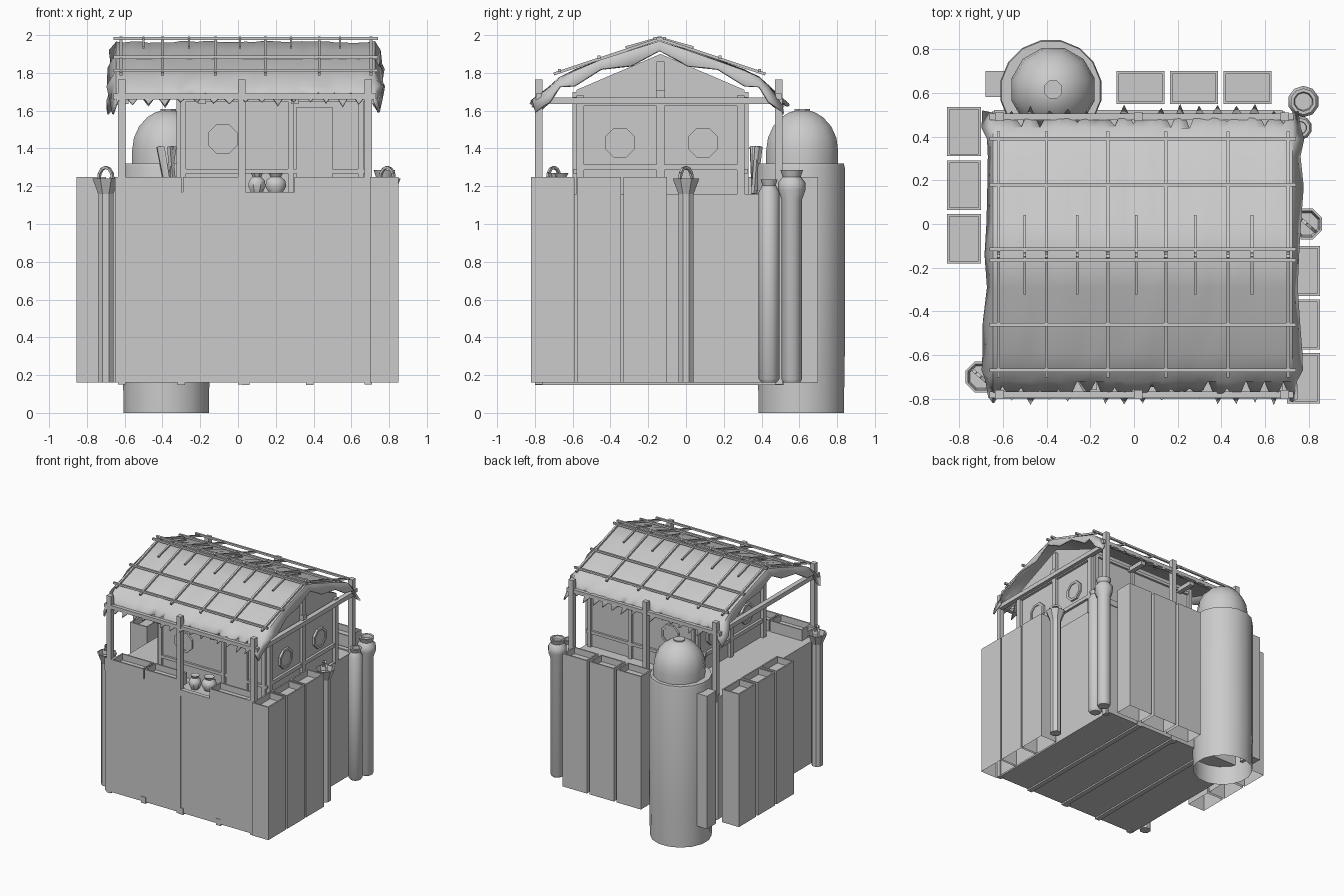
import bpy, bmesh, math, random
from mathutils import Vector

if "Cube" in bpy.data.objects:
    bpy.data.objects.remove(bpy.data.objects["Cube"])
random.seed(4)


def finish(name, bm, smooth=False):
    me = bpy.data.meshes.new(name)
    bm.to_mesh(me)
    bm.free()
    ob = bpy.data.objects.new(name, me)
    bpy.context.collection.objects.link(ob)
    if smooth:
        bpy.context.view_layer.objects.active = ob
        ob.select_set(True)
        bpy.ops.object.shade_smooth_by_angle(angle=math.radians(40))
        ob.select_set(False)
    return ob


def cube(bm, x0, x1, y0, y1, z0, z1):
    vs = bmesh.ops.create_cube(bm, size=1)['verts']
    for v in vs:
        v.co = ((x0 + x1) / 2 + v.co.x * (x1 - x0), (y0 + y1) / 2 + v.co.y * (y1 - y0),
                (z0 + z1) / 2 + v.co.z * (z1 - z0))


def box(name, *b):
    bm = bmesh.new()
    cube(bm, *b)
    return finish(name, bm)


def planter(name, x0, x1, y0, y1, z0, z1):
    bm = bmesh.new()
    cube(bm, x0, x1, y0, y1, z0, z1)
    bm.normal_update()
    top = [f for f in bm.faces if f.normal.z > .9]
    bmesh.ops.delete(bm, geom=[f for f in bm.faces if f.normal.z < -.9], context='FACES_ONLY')
    bmesh.ops.inset_region(bm, faces=top, thickness=.016)
    r = bmesh.ops.extrude_face_region(bm, geom=top)
    bmesh.ops.translate(bm, verts=[v for v in r['geom'] if isinstance(v, bmesh.types.BMVert)], vec=(0, 0, -.05))
    bmesh.ops.delete(bm, geom=top, context='FACES_ONLY')
    return finish(name, bm)


def beam(name, a, b, w=.02):
    a, b = Vector(a), Vector(b)
    bm = bmesh.new()
    vs = bmesh.ops.create_cube(bm, size=1)['verts']
    q = (b - a).to_track_quat('Z', 'Y')
    for v in vs:
        v.co = q @ Vector((v.co.x * w, v.co.y * w, v.co.z * (b - a).length)) + (a + b) / 2
    return finish(name, bm)


def lathe(name, cx, cy, prof, n, cap=True, smooth=True):
    bm = bmesh.new()
    rings = []
    for r, z in prof:
        rings.append([bm.verts.new((cx + r * math.cos((i + .5) * math.tau / n),
                                    cy + r * math.sin((i + .5) * math.tau / n), z)) for i in range(n)])
    for a, b in zip(rings, rings[1:]):
        for i in range(n):
            j = (i + 1) % n
            bm.faces.new((a[i], a[j], b[j], b[i]))
    bm.faces.new(rings[-1])
    if cap:
        bm.faces.new(rings[0][::-1])
    return finish(name, bm, smooth)


# Tall base block and deck trim
box('base_block', -.65, .69, -.795, .515, .16, 1.16)
box('front_trim', -.64, .68, -.80, -.765, 1.12, 1.17)
box('back_trim', -.64, .68, .485, .522, 1.12, 1.17)
for i, x in enumerate((-.30, .04, .38)):
    box(f'deck_beam_end_{i}', x - .02, x + .02, -.80, .52, .148, .2)

# Veranda planters set into the front edge of the deck
for i, (a, b) in enumerate(((-.59, -.30), (-.29, 0), (.30, .64))):
    planter(f'front_planter_{i}', a, b, -.80, -.66, 1.15, 1.25)
box('front_left_kerb', -.65, -.59, -.80, -.74, 1.15, 1.25)
box('front_right_kerb', .64, .69, -.80, -.74, 1.15, 1.25)

# Tall boxes around the sides
for i in range(3):
    planter(f'right_box_{i}', .70, .85, -.82 + i * .245, -.59 + i * .245, .16, 1.25)
    planter(f'left_box_{i}', -.855, -.70, -.18 + i * .245, .045 + i * .245, .16, 1.25)
    planter(f'back_box_{i}', -.08 + i * .245, .14 + i * .245, .55, .70, .16, 1.25)
box('oven_side_box', -.68, -.58, .58, .70, .16, 1.25)

# Veranda posts and eave beams
for y in (-.78, .49):
    for x in (-.615, .02, .69):
        box('veranda_post', x - .02, x + .02, y - .02, y + .02, .15, 1.765)
    box('eave_beam', -.66, .73, y - .015, y + .015, 1.66, 1.69)
for x in (-.6, -.19, .3, .70):
    box('tie_beam', x - .02, x + .02, -.76, .47, 1.635, 1.67)

# Hut body with gable ends
bm = bmesh.new()
pts = [(-.58, 1.15), (.31, 1.15), (.31, 1.71), (-.135, 1.90), (-.58, 1.71)]
f = bm.faces.new([bm.verts.new((-.30, y, z)) for y, z in pts])
r = bmesh.ops.extrude_face_region(bm, geom=[f])
bmesh.ops.translate(bm, verts=[v for v in r['geom'] if isinstance(v, bmesh.types.BMVert)], vec=(.97, 0, 0))
bmesh.ops.recalc_face_normals(bm, faces=bm.faces)
finish('hut_walls', bm)

# Timber framing and round windows on the hut
for x in (-.305, .675):
    for y in (-.56, -.135, .29):
        box('gable_stud', x - .02, x + .02, y - .02, y + .02, 1.15, 1.86 if y == -.135 else 1.68)
    for z in (1.30, 1.64):
        box('gable_rail', x - .015, x + .015, -.58, .31, z - .015, z + .015)
    box('ridge_bracket', x - .03, x + .03, -.16, -.11, 1.67, 1.71)
    for y in (-.35, .09):
        o = lathe('round_window', 0, 0, [(.085, -.012), (.085, .012), (.065, .012), (.065, .005)], 8, smooth=False)
        o.rotation_euler = (0, math.copysign(math.pi / 2, x), 0)
        o.location = (x, y, 1.43)
for y in (-.585, .315):
    for x in (-.29, .28, .65):
        box('wall_stud', x - .015, x + .015, y - .015, y + .015, 1.15, 1.70)
    for z in (1.28, 1.66):
        box('wall_rail', -.30, .68, y - .012, y + .012, z - .012, z + .012)
    o = lathe('wall_window', 0, 0, [(.085, -.012), (.085, .012), (.065, .012), (.065, .005)], 8, smooth=False)
    o.rotation_euler = (math.copysign(math.pi / 2, -y), 0, 0)
    o.location = (-.08, y, 1.45)
box('front_door', .31, .50, -.60, -.58, 1.16, 1.62)

# Thatch sheet with ragged hem on all sides
RY = -.14
prof = [(0, 1.965), (.15, 1.92), (.31, 1.868), (.45, 1.815), (.53, 1.775), (.58, 1.73)]
N = 32
bm = bmesh.new()
cols = []
for i in range(-1, N + 2):
    k = min(max(i, 0), N)
    edge = i != k
    x = -.645 + 1.37 * k / N
    hems = []
    for s in (-1, 1):
        tip = k % 2 == 0
        d = random.uniform(.64, .69) if tip else random.uniform(.575, .62)
        hems.append((s, d, random.uniform(1.625, 1.655) if tip else random.uniform(1.68, 1.70)))
    row = [(RY - hems[0][1], hems[0][2])] + [(RY - d, z) for d, z in reversed(prof[1:])]
    row += [(RY + d, z) for d, z in prof] + [(RY + hems[1][1], hems[1][2])]
    col = []
    for j, (y, z) in enumerate(row):
        xx = x
        if edge:
            xx += (1 if i > 0 else -1) * random.uniform(.02, .055)
            z -= .045 + (.035 if j % 2 else 0)
        else:
            z += random.uniform(-.006, .004)
        col.append(bm.verts.new((xx, y, z)))
    cols.append(col)
for a, b in zip(cols, cols[1:]):
    for j in range(len(a) - 1):
        bm.faces.new((a[j], b[j], b[j + 1], a[j + 1]))
roof = finish('thatch_roof', bm, True)
m = roof.modifiers.new('thickness', 'SOLIDIFY')
m.thickness = .012

# Poles lashed over the thatch
slope = .335
for s in (-1, 1):
    for x in (-.62, -.40, -.12, .145, .43, .705):
        beam('roof_rafter', (x, RY - s * .015, 1.985), (x, RY + s * .56, 1.985 - slope * .57), .015)
    for d in (.025, .32, .53):
        beam('roof_purlin', (-.66, RY + s * d, 1.99 - slope * d), (.74, RY + s * d, 1.99 - slope * d), .016)
    for x in (-.50, -.26, .01, .28, .54):
        beam('ridge_stick', (x, RY - s * .01, 1.988), (x, RY + s * .18, 1.935), .012)

# Oven drum and dome
lathe('oven_drum', -.38, .61, [(.23, 0), (.235, .3), (.235, 1.30), (.23, 1.32)], 16, cap=False)
dome = [(.197, 1.31), (.197, 1.39)] + [(.197 * math.cos(a), 1.39 + .215 * math.sin(a))
                                       for a in (math.radians(t) for t in (18, 36, 54, 68, 79))]
lathe('oven_dome', -.37, .615, dome, 12)
lathe('oven_vent', -.37, .615, [(.045, 1.58), (.045, 1.608), (.03, 1.608)], 8)

# Tall storage jars by the right wall
lathe('large_jar', .775, .56, [(.045, .16), (.055, .18), (.055, 1.13), (.072, 1.18), (.072, 1.22), (.048, 1.25),
                               (.06, 1.285), (.045, 1.285), (.04, 1.26)], 10)
lathe('small_jar', .76, .44, [(.04, .16), (.055, .18), (.055, 1.17), (.035, 1.205), (.045, 1.235),
                              (.03, 1.235), (.028, 1.21)], 10)

# Buckets with hoop handles on tall stems
for x, y in ((.79, 0), (-.70, -.70)):
    lathe('bucket_stem', x, y, [(.044, .16), (.044, 1.16), (.076, 1.24), (.065, 1.24), (.055, 1.2)], 8, smooth=False)
    h = [Vector((.055 * math.cos(t * math.pi / 6) * .78, .055 * math.sin(-t * math.pi / 6 + math.pi / 2) * .5,
                 0)) for t in range(7)]
    for t in range(6):
        p = [(x + .05 * math.cos(u) * .75, y + .05 * math.cos(u) * -.65, 1.235 + .065 * math.sin(u))
             for u in (t * math.pi / 6, (t + 1) * math.pi / 6)]
        beam('bucket_handle', p[0], p[1], .014)

# Small pots in the entrance gap and firewood by the oven
for x, y, r in ((.10, -.70, .05), (.20, -.66, .06)):
    lathe('deck_pot', x, y, [(r * .6, 1.16), (r, 1.20), (r * .9, 1.23), (r * .5, 1.25), (r * .7, 1.27), (r * .5, 1.265)], 8)
for a, b in ((-.42, -.37), (-.34, -.38), (-.36, -.34), (-.40, -.36)):
    beam('firewood', (b, .36, 1.16), (a, .37 + (a + .38) * .5, 1.41), .022)
